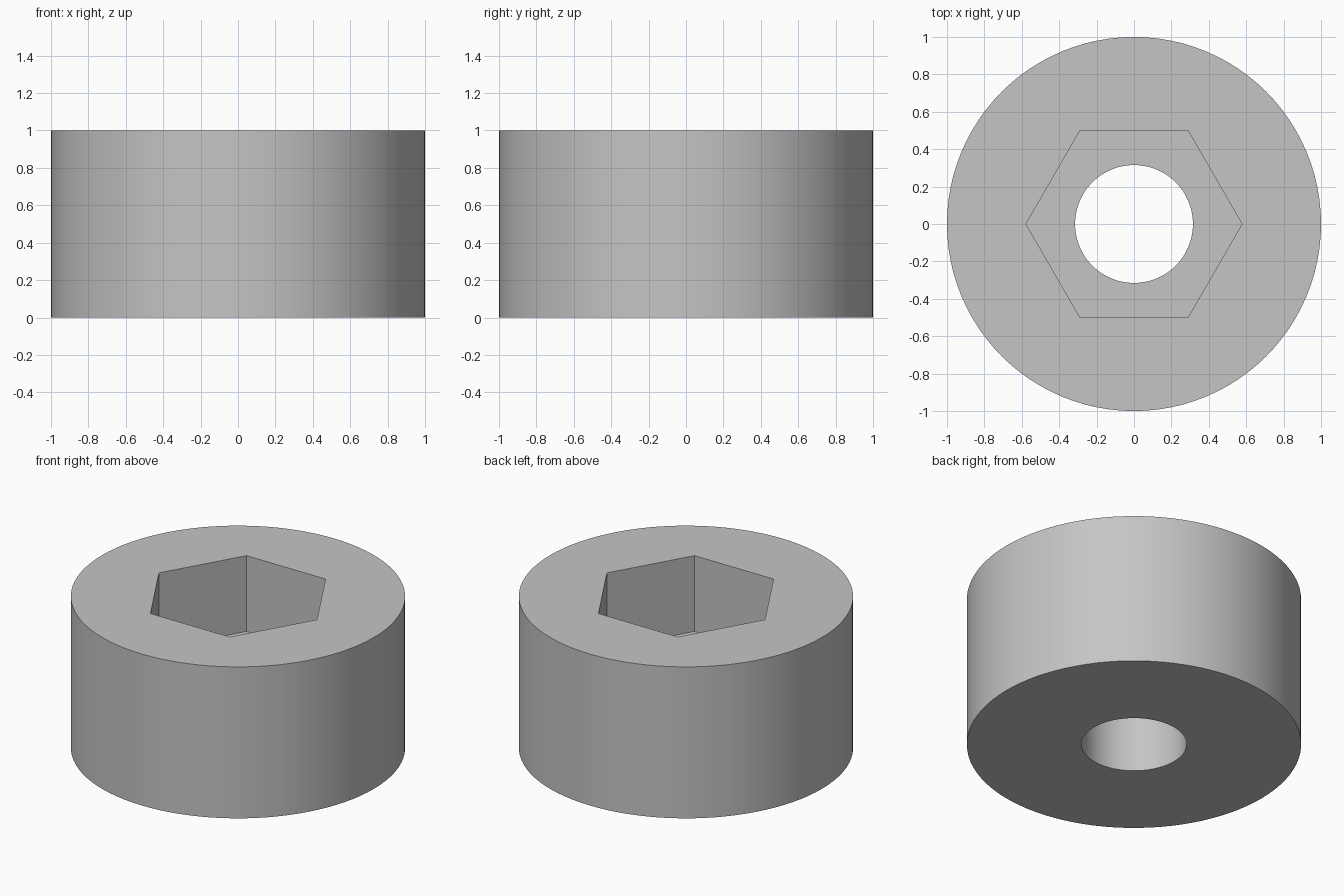
import bpy
import math

SIDES = 96

cube = bpy.data.objects.get("Cube")
if cube:
    bpy.data.objects.remove(cube, do_unlink=True)

# Single plain grey material
grey = bpy.data.materials.new("light grey")
grey.use_nodes = True
colour = (0.56, 0.56, 0.56, 1)
grey.diffuse_color = colour
grey.node_tree.nodes["Principled BSDF"].inputs["Base Color"].default_value = colour


def cylinder(name, radius, bottom, top, sides, turn=0):
    bpy.ops.mesh.primitive_cylinder_add(
        vertices=sides, radius=radius, depth=top - bottom,
        location=(0, 0, (bottom + top) / 2), rotation=(0, 0, turn))
    obj = bpy.context.object
    obj.name = name
    obj.data.materials.append(grey)
    return obj


def cut(target, cutter):
    cutter.hide_render = True
    mod = target.modifiers.new("cut", "BOOLEAN")
    mod.operation = "DIFFERENCE"
    mod.solver = "EXACT"
    mod.object = cutter
    bpy.context.view_layer.objects.active = target
    bpy.ops.object.modifier_apply(modifier=mod.name)
    bpy.data.objects.remove(cutter, do_unlink=True)


# Round body with a hexagonal pocket in the upper half and a through bore
body = cylinder("round_body", 1, 0, 1, SIDES)
apothem = 0.5
cut(body, cylinder("hex_pocket_cutter", apothem / math.cos(math.pi / 6),
                   0.5, 1.2, 6, math.pi / 6))
cut(body, cylinder("bore_cutter", 0.315, -0.2, 1.2, SIDES))

# Smooth round walls, crisp rims and hexagon corners
bpy.ops.object.select_all(action="DESELECT")
body.select_set(True)
bpy.context.view_layer.objects.active = body
bpy.ops.object.shade_smooth_by_angle(angle=math.radians(30))
